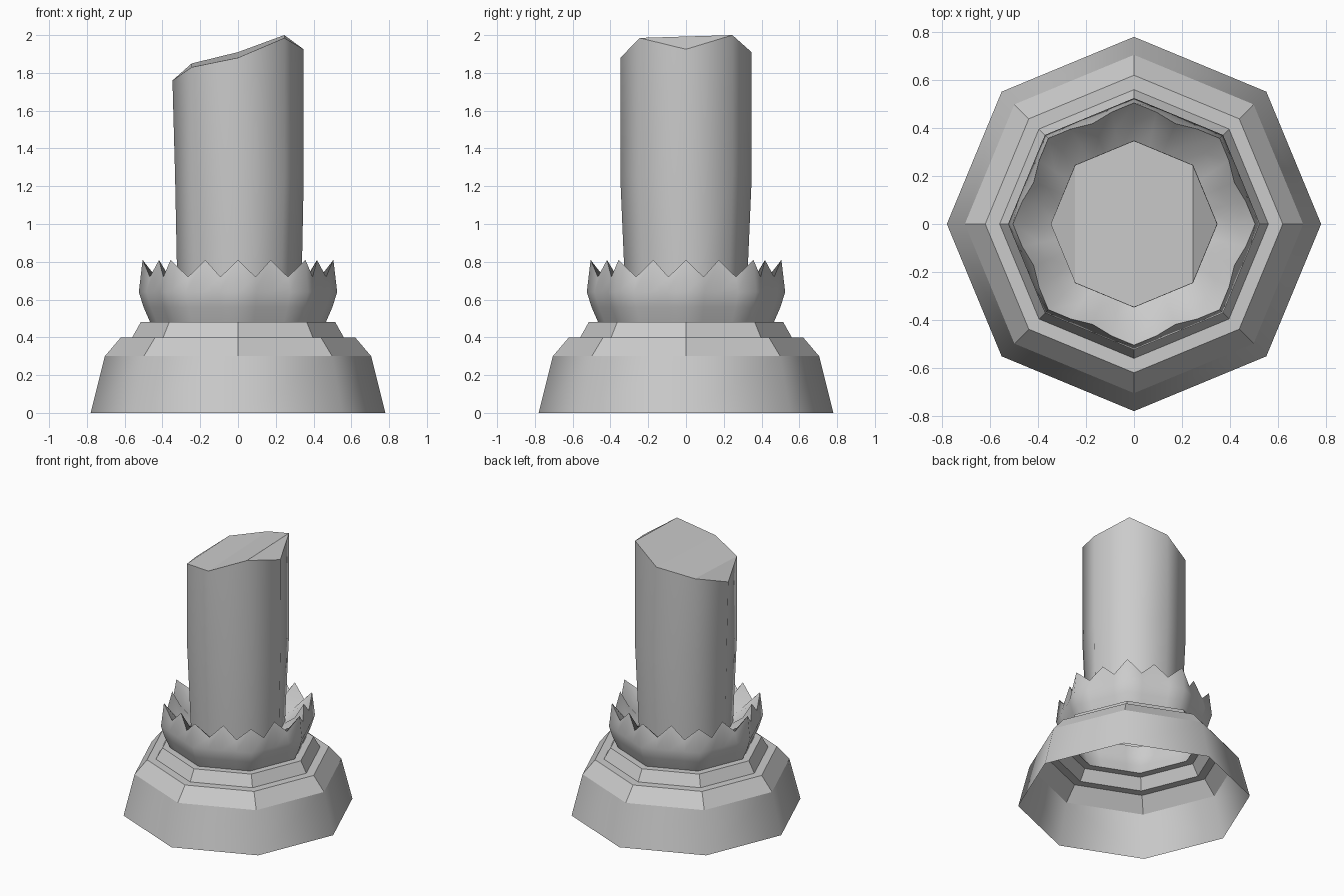
import bpy
from math import sin, cos, pi, radians
from mathutils import Vector

if "Cube" in bpy.data.objects:
    bpy.data.objects.remove(bpy.data.objects["Cube"])

stone = bpy.data.materials.new("grey stone")
stone.use_nodes = True
GREY = (0.6, 0.6, 0.6, 1)
stone.diffuse_color = GREY
stone.node_tree.nodes["Principled BSDF"].inputs["Base Color"].default_value = GREY


def octagon(r, z, n=8):
    """Ring of n points lying on an octagon with corner radius r."""
    pts = []
    for i in range(n):
        a = 2 * pi * i / n
        off = a % (pi / 4) - pi / 8
        if abs(abs(off) - pi / 8) < 1e-6:
            off = pi / 8
        rad = r * cos(pi / 8) / cos(off)
        pts.append(Vector((rad * cos(a), rad * sin(a), z)))
    return pts


def loft(name, rings, caps=(), smooth=lambda band: True):
    """Join successive rings with quads; caps index into the last ring."""
    n = len(rings[0])
    faces, shade = [], []
    for k in range(len(rings) - 1):
        for i in range(n):
            j = (i + 1) % n
            faces.append((k * n + i, k * n + j, (k + 1) * n + j, (k + 1) * n + i))
            shade.append(smooth(k))
    start = (len(rings) - 1) * n
    for cap in caps:
        faces.append([start + i for i in cap])
        shade.append(False)
    mesh = bpy.data.meshes.new(name)
    mesh.from_pydata([p for ring in rings for p in ring], [], faces)
    mesh.materials.append(stone)
    for poly, s in zip(mesh.polygons, shade):
        poly.use_smooth = s
    mesh.update()
    obj = bpy.data.objects.new(name, mesh)
    bpy.context.collection.objects.link(obj)
    return obj


# Hollow stepped base: soft lower skirt, crisp steps above
steps = [(0.78, 0), (0.705, 0.3), (0.62, 0.4), (0.56, 0.4), (0.515, 0.48), (0.46, 0.48)]
loft("stepped_base", [octagon(r, z) for r, z in steps], smooth=lambda band: band == 0)

# Leaf collar: rounded bowl ending in sixteen points, folding in to the shaft
N = 32
bowl = [octagon(r, z, N) for r, z in [(0.465, 0.48), (0.5, 0.56), (0.525, 0.64)]]
rim = octagon(0.505, 0.72, N)
fold = octagon(0.42, 0.66, N)
for i, p in enumerate(rim):
    if i % 2 == 0:
        p.z = 0.81
        fold[i].z = 0.7
    if i % 4 == 2:
        p.xy *= 0.97
collar = loft("leaf_collar", bowl + [rim])
loft("leaf_collar_inside", [rim, fold, octagon(0.325, 0.62, N)])

# Broken shaft with a slanted, faceted top
foot = octagon(0.32, 0.6)
foot[0].x = 0.335
middle = octagon(0.348, 1.25)
middle[4].x = -0.333
top = octagon(0.347, 0)
for p, z in zip(top, [1.925, 2.0, 1.91, 1.85, 1.76, 1.83, 1.88, 1.985]):
    p.z = z
loft("broken_shaft", [foot, middle, top],
     caps=[(0, 1, 7), (1, 2, 6, 7), (2, 3, 5, 6), (3, 4, 5)])
